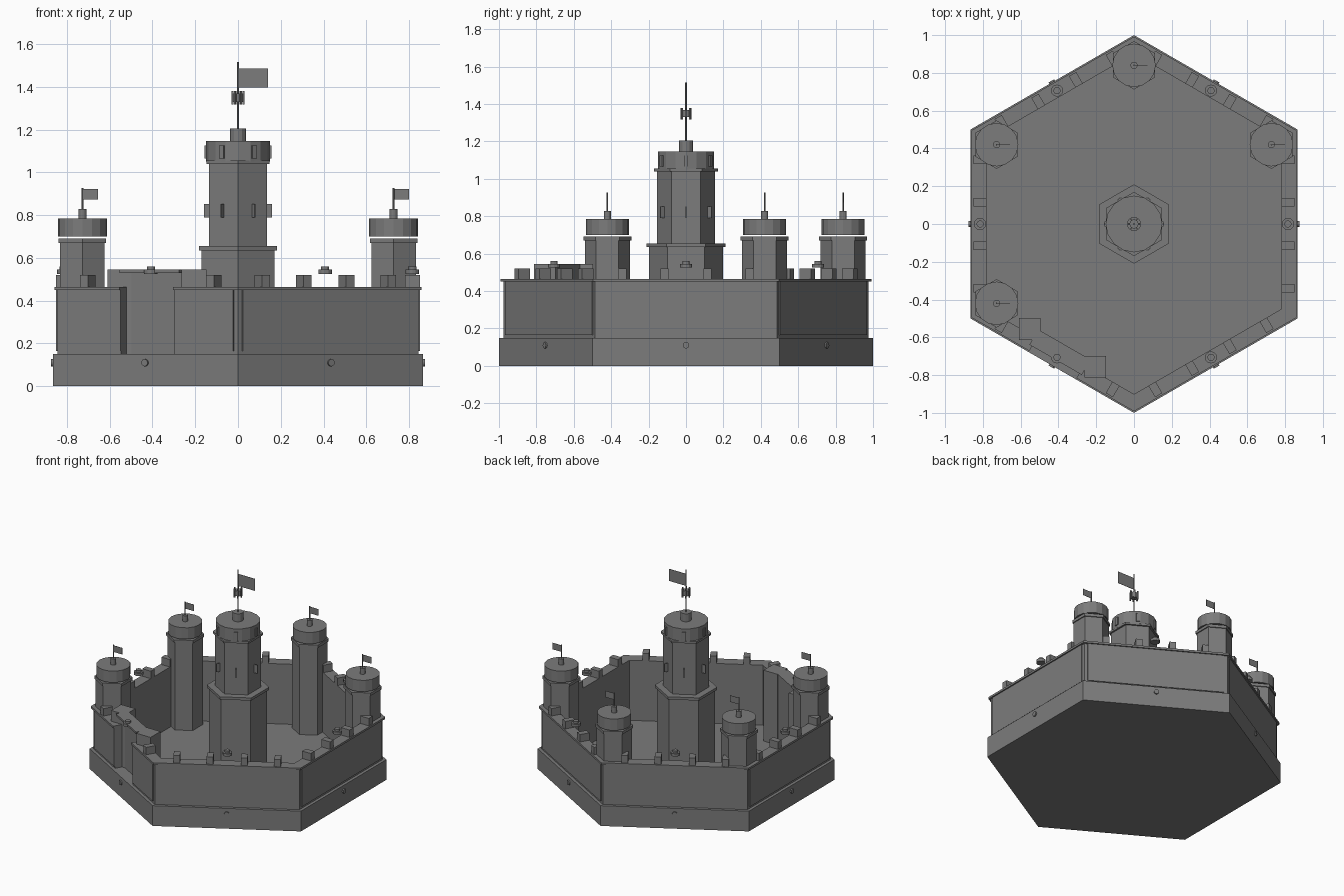
import bpy, bmesh, math
from mathutils import Matrix, Vector

cube = bpy.data.objects.get("Cube")
if cube:
    bpy.data.objects.remove(cube)

stone = bpy.data.materials.new("grey_stone")
stone.use_nodes = True
GREY = (0.2, 0.2, 0.2, 1)
stone.diffuse_color = GREY
stone.node_tree.nodes["Principled BSDF"].inputs["Base Color"].default_value = GREY

TAN30 = math.tan(math.radians(30))
GATE = 240  # direction of the gate wall, in degrees


def finish(name, bm):
    bmesh.ops.recalc_face_normals(bm, faces=bm.faces)
    mesh = bpy.data.meshes.new(name)
    bm.to_mesh(mesh)
    bm.free()
    mesh.materials.append(stone)
    obj = bpy.data.objects.new(name, mesh)
    bpy.context.collection.objects.link(obj)
    return obj


def extrude(name, outline, z0, z1):
    """Upright prism from a flat outline."""
    bm = bmesh.new()
    face = bm.faces.new([bm.verts.new((p[0], p[1], z0)) for p in outline])
    top = bmesh.ops.extrude_face_region(bm, geom=[face])
    verts = [v for v in top["geom"] if isinstance(v, bmesh.types.BMVert)]
    bmesh.ops.translate(bm, verts=verts, vec=(0, 0, z1 - z0))
    return finish(name, bm)


def prism(name, x, y, r, z0, z1, sides=6):
    """Regular prism with a corner towards +y."""
    step = math.tau / sides
    pts = [(x + r * math.sin(i * step), y + r * math.cos(i * step)) for i in range(sides)]
    return extrude(name, pts, z0, z1)


def side_point(deg, out, along):
    """Point at a distance out from the centre and along the wall."""
    return Matrix.Rotation(math.radians(deg), 3, "Z") @ Vector((out, along, 0))


def block(name, deg, a0, a1, t0, t1, z0, z1):
    """Block on one side; an end given as None is mitred at the corner."""
    def end(t, a, sign):
        return sign * a * TAN30 if t is None else t
    pts = [side_point(deg, a, t) for a, t in (
        (a0, end(t0, a0, -1)), (a1, end(t0, a1, -1)),
        (a1, end(t1, a1, 1)), (a0, end(t1, a0, 1)))]
    return extrude(name, pts, z0, z1)


def box(name, x0, x1, y0, y1, z0, z1):
    return extrude(name, [(x0, y0), (x1, y0), (x1, y1), (x0, y1)], z0, z1)


# Courtyard floor
prism("courtyard_floor", 0, 0, 1, 0, 0.02)

# Six walls, the gate wall being split in two
IN, OUT, HALF = 0.78, 0.85, 0.144
for deg in range(0, 360, 60):
    is_gate = deg == GATE
    block("base_wall", deg, IN, 0.866, None, None, 0.02, 0.15)
    spans = [(None, -HALF), (HALF, None)] if is_gate else [(None, None)]
    for t0, t1 in spans:
        block("wall", deg, IN, 0.844, t0, t1, 0.15, 0.45)
        block("wall_cap", deg, IN, 0.859, t0, t1, 0.45, 0.465)
        block("wall_panel", deg, 0.844, OUT, -0.465 if t0 is None else t0,
              0.465 if t1 is None else t1, 0.165, 0.45)
    for t in (-0.34, 0.34) if is_gate else (-0.34, -0.115, 0.115, 0.34):
        block("merlon", deg, IN, OUT, t - 0.022, t + 0.022, 0.465, 0.52)

    # Lamp above the wall and round boss on the base
    p = side_point(deg, 0.815, 0)
    prism("wall_lamp", p.x, p.y, 0.032, 0.525, 0.545, 12)
    prism("wall_lamp_top", p.x, p.y, 0.019, 0.545, 0.56, 12)
    bm = bmesh.new()
    bmesh.ops.create_cone(bm, cap_ends=True, segments=12, radius1=0.017,
                          radius2=0.017, depth=0.03)
    boss = finish("base_boss", bm)
    boss.rotation_euler = (0, math.pi / 2, math.radians(deg))
    boss.location = side_point(deg, 0.86, 0) + Vector((0, 0, 0.11))

# Gatehouse
block("gate_panel", GATE, 0.737, IN, -0.2, 0.2, 0.02, 0.53)
block("gate_slab", GATE, 0.737, 0.83, -0.16, 0.16, 0.53, 0.545)
for t in (-0.2, 0.2):
    p = side_point(GATE, 0.757, t)
    h = 0.058
    box("gate_pier", p.x - h, p.x + h, p.y - h, p.y + h, 0.02, 0.545)

# Corner turrets
for deg in (30, 90, 150, 210):
    p = side_point(deg, 0.84, 0)
    x, y = p.x, p.y
    prism("turret_body", x, y, 0.12, 0.02, 0.67)
    prism("turret_collar", x, y, 0.128, 0.67, 0.691)
    prism("turret_drum", x, y, 0.115, 0.699, 0.784, 16)
    prism("turret_cap", x, y, 0.019, 0.784, 0.828, 12)
    prism("turret_pole", x, y, 0.004, 0.828, 0.926, 8)
    box("turret_flag", x, x + 0.072, y - 0.001, y + 0.001, 0.874, 0.922)

# Central keep
for name, r, z0, z1, sides in (
        ("keep_base", 0.197, 0.02, 0.635, 6), ("keep_ledge", 0.21, 0.635, 0.655, 6),
        ("keep_shaft", 0.156, 0.655, 1.05, 6), ("keep_collar", 0.17, 1.04, 1.055, 6),
        ("keep_drum", 0.15, 1.05, 1.147, 16), ("keep_cap", 0.037, 1.147, 1.206, 12),
        ("keep_pole", 0.005, 1.206, 1.515, 8), ("lantern", 0.024, 1.33, 1.368, 12)):
    prism(name, 0, 0, r, z0, z1, sides)
box("keep_flag", 0.004, 0.14, -0.001, 0.001, 1.397, 1.486)

# Window fins, crown fins and lantern posts
for deg in range(0, 360, 60):
    block("window_fin", deg, 0.13, 0.16, -0.003, 0.003, 0.79, 0.852)
    block("crown_fin", deg, 0.135, 0.156, -0.012, 0.012, 1.065, 1.125)
    block("lantern_post", deg, 0.022, 0.031, -0.004, 0.004, 1.318, 1.38)
